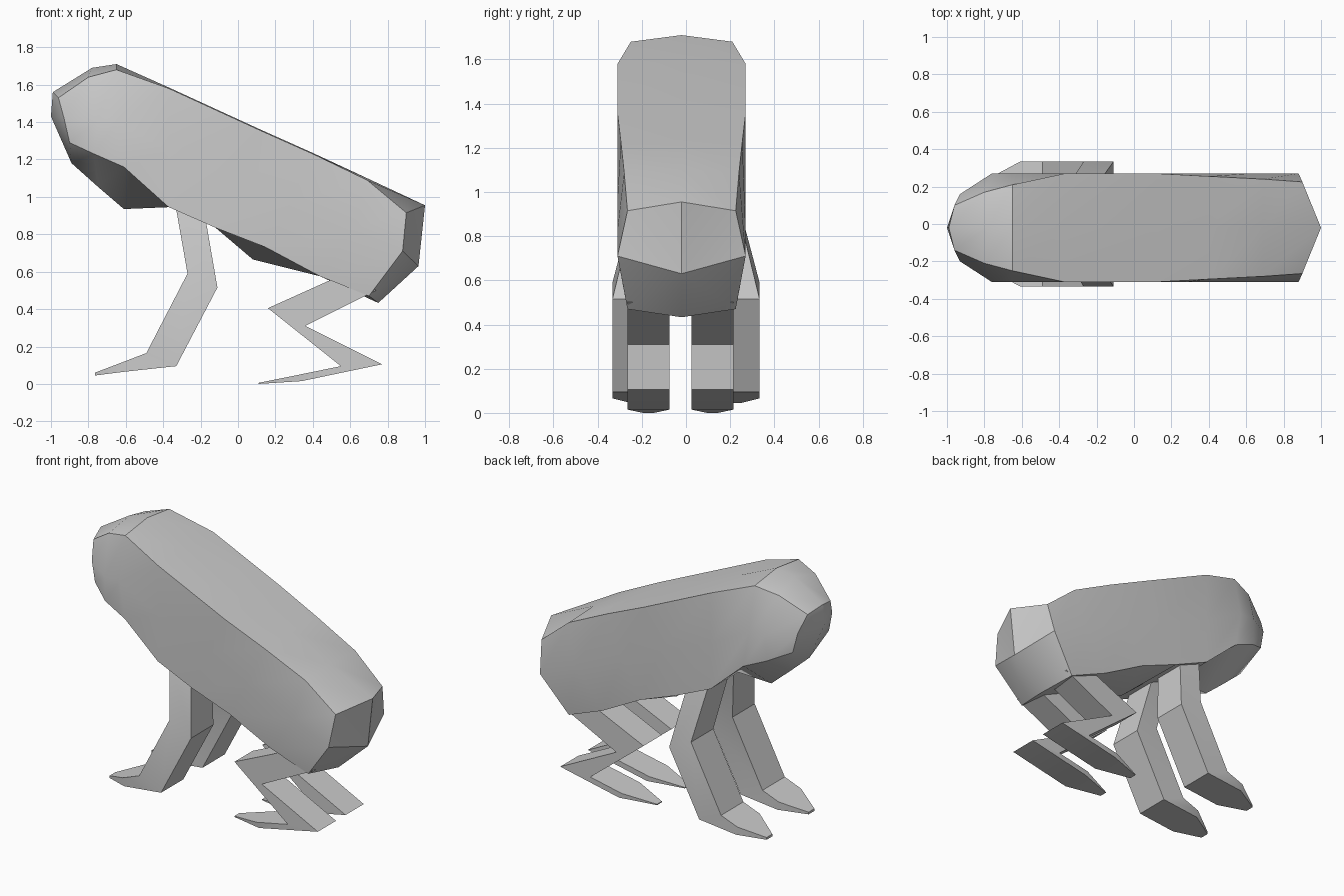
import bpy, bmesh, math


def loft(name, rings, start=None, end=None):
    """Skin a list of equal-sized rings; ends are fanned to a point or capped flat."""
    bm = bmesh.new()
    vr = [[bm.verts.new(p) for p in r] for r in rings]
    n = len(vr[0])
    for a, b in zip(vr, vr[1:]):
        for i in range(n):
            j = (i + 1) % n
            bm.faces.new((a[i], a[j], b[j], b[i]))
    for ring, tip in ((vr[0], start), (vr[-1], end)):
        if tip:
            t = bm.verts.new(tip)
            for i in range(n):
                bm.faces.new((ring[i], ring[(i + 1) % n], t))
        else:
            bm.faces.new(ring)
    bmesh.ops.recalc_face_normals(bm, faces=bm.faces[:])
    me = bpy.data.meshes.new(name)
    bm.to_mesh(me)
    bm.free()
    ob = bpy.data.objects.new(name, me)
    bpy.context.collection.objects.link(ob)
    bpy.ops.object.select_all(action='DESELECT')
    ob.select_set(True)
    bpy.context.view_layer.objects.active = ob
    bpy.ops.object.shade_smooth_by_angle(angle=math.radians(30))
    return ob


# Body: each station is top centre, top side, mid side, bottom side, bottom centre
# centre points are (x, z), side points are (x, z, half width)
CY = -0.02
stations = [
    ((-0.99, 1.56), (-0.96, 1.53, .12), (-0.93, 1.42, .18), (-0.90, 1.29, .19), (-0.89, 1.18)),
    ((-0.78, 1.69), (-0.80, 1.64, .19), (-0.76, 1.40, .29), (-0.77, 1.23, .27), (-0.75, 1.055)),
    ((-0.65, 1.71), (-0.65, 1.68, .23), (-0.65, 1.40, .29), (-0.61, 1.16, .29), (-0.61, 0.935)),
    ((-0.37, 1.585), (-0.37, 1.58, .29), (-0.37, 1.25, .29), (-0.37, 0.945, .29), (-0.37, 0.945)),
    ((0.12, 1.36), (0.12, 1.355, .29), (0.00, 1.10, .29), (-0.12, 0.835, .29), (-0.12, 0.835)),
    ((0.40, 1.235), (0.40, 1.23, .275), (0.28, 0.97, .29), (0.15, 0.73, .28), (0.08, 0.665)),
    ((0.69, 1.10), (0.69, 1.09, .26), (0.62, 0.83, .29), (0.44, 0.575, .265), (0.44, 0.575)),
    ((1.00, 0.955), (0.90, 0.915, .245), (0.88, 0.71, .29), (0.70, 0.47, .245), (0.75, 0.433)),
]
rings = []
for tc, ts, ms, bs, bc in stations:
    side = [(x, CY + w, z) for x, z, w in (ts, ms, bs)]
    other = [(x, CY - w, z) for x, z, w in (bs, ms, ts)]
    rings.append([(tc[0], CY, tc[1])] + side + [(bc[0], CY, bc[1])] + other)
loft("body", rings, (-1.0, CY, 1.43), (0.965, CY, 0.63))


# Legs: each row is front edge (x, z), back edge (x, z), inner and outer y
def leg(name, rows, cy):
    for label, s in (("left", 1), ("right", -1)):
        loft(f"{name}_{label}", [
            [(fx, cy + s * yi, fz), (fx, cy + s * yo, fz),
             (bx, cy + s * yo, bz), (bx, cy + s * yi, bz)]
            for fx, fz, bx, bz, yi, yo in rows])


leg("front_leg", [
    (-0.335, 0.96, -0.18, 0.92, .02, .235),
    (-0.27, 0.59, -0.11, 0.515, .10, .333),
    (-0.49, 0.165, -0.33, 0.095, .10, .333),
    (-0.61, 0.119, -0.60, 0.066, .10, .333),
    (-0.765, 0.06, -0.765, 0.045, .19, .25),
], 0)
leg("hind_leg", [
    (0.56, 0.585, 0.74, 0.50, .05, .24),
    (0.16, 0.405, 0.36, 0.31, .05, .24),
    (0.55, 0.095, 0.77, 0.105, .05, .24),
    (0.32, 0.048, 0.34, 0.015, .05, .24),
    (0.11, 0.006, 0.11, 0.0, .12, .17),
], -0.025)
